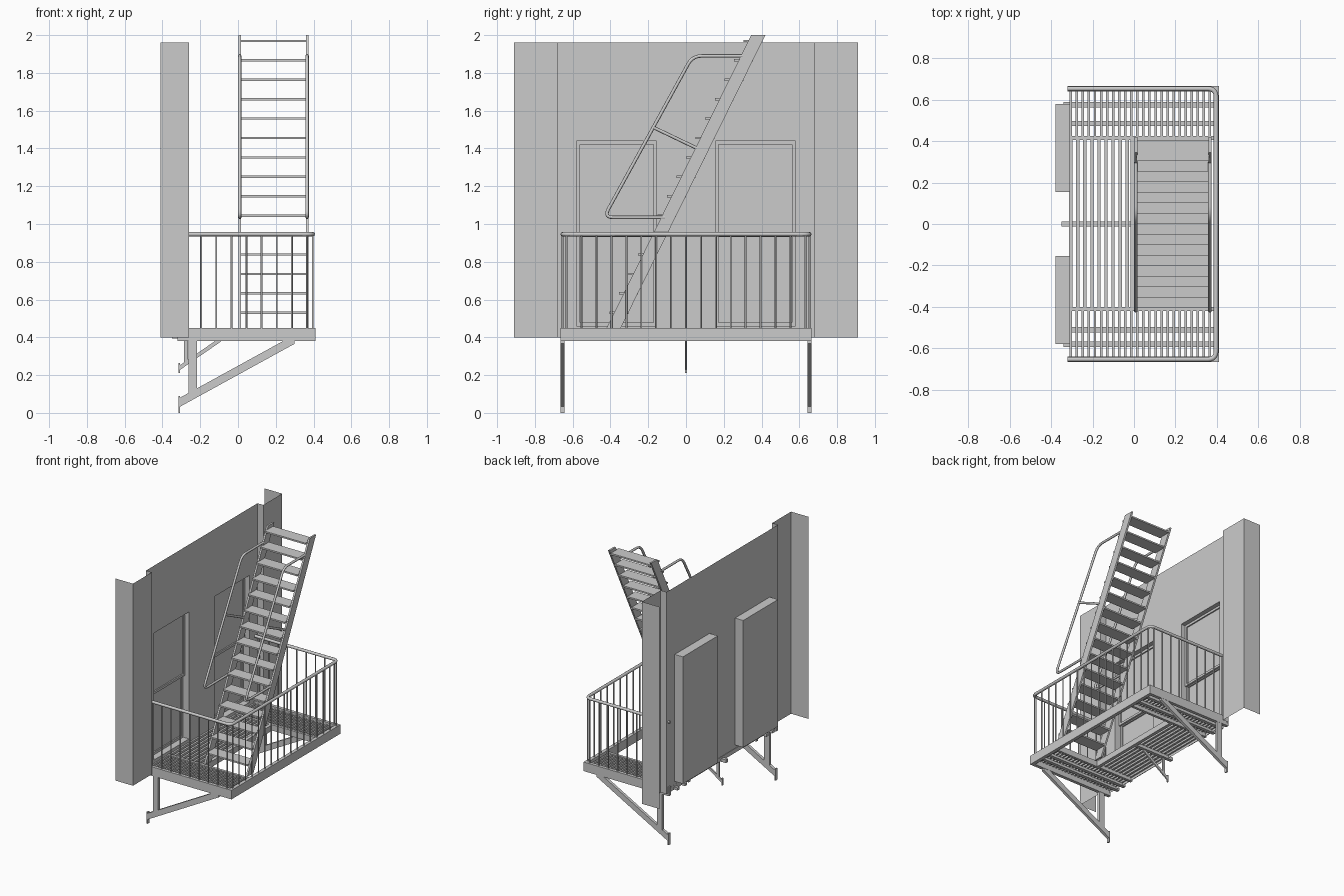
import bpy, bmesh, math
from mathutils import Vector

if "Cube" in bpy.data.objects:
    bpy.data.objects.remove(bpy.data.objects["Cube"])


def mesh_object(name, bm):
    me = bpy.data.meshes.new(name)
    bm.to_mesh(me)
    bm.free()
    ob = bpy.data.objects.new(name, me)
    bpy.context.collection.objects.link(ob)
    return ob


def add_box(bm, x0, x1, y0, y1, z0, z1):
    g = bmesh.ops.create_cube(bm, size=1)
    for v in g["verts"]:
        v.co = Vector(((x0 + x1) / 2 + v.co.x * (x1 - x0),
                       (y0 + y1) / 2 + v.co.y * (y1 - y0),
                       (z0 + z1) / 2 + v.co.z * (z1 - z0)))
    return g["verts"]


def boxes(name, items):
    bm = bmesh.new()
    for b in items:
        add_box(bm, *b)
    return mesh_object(name, bm)


def prism(bm, pts, offset):
    # extrude a planar outline along an offset vector
    f = bm.faces.new([bm.verts.new(p) for p in pts])
    g = bmesh.ops.extrude_face_region(bm, geom=[f], use_keep_orig=True)
    vs = [e for e in g["geom"] if isinstance(e, bmesh.types.BMVert)]
    bmesh.ops.translate(bm, verts=vs, vec=offset)
    bmesh.ops.recalc_face_normals(bm, faces=bm.faces[:])


def fillet(pts, r, n=5):
    # round the inner corners of a path
    pts = [Vector(p) for p in pts]
    out = [pts[0]]
    for a, b, c in zip(pts, pts[1:], pts[2:]):
        p, q = b + (a - b).normalized() * r, b + (c - b).normalized() * r
        for i in range(n + 1):
            t = i / n
            out.append(p * (1 - t) ** 2 + b * 2 * t * (1 - t) + q * t * t)
    return out + [pts[-1]]


def tube(name, paths, radius):
    cu = bpy.data.curves.new(name, "CURVE")
    cu.dimensions = "3D"
    cu.bevel_depth = radius
    cu.bevel_resolution = 2
    cu.use_fill_caps = True
    for path in paths:
        sp = cu.splines.new("POLY")
        sp.points.add(len(path) - 1)
        for pt, co in zip(sp.points, path):
            pt.co = (*co, 1)
    ob = bpy.data.objects.new(name, cu)
    bpy.context.collection.objects.link(ob)
    return ob


# wall sheet with pilasters and two window openings
profile = [(-.41, -.91), (-.26, -.91), (-.26, -.68), (-.31, -.68), (-.31, -.58), (-.31, -.155),
           (-.31, .155), (-.31, .58), (-.31, .68), (-.26, .68), (-.26, .91), (-.41, .91)]
rows = [.40, .46, 1.44, 1.96]
bm = bmesh.new()
grid = [[bm.verts.new((x, y, z)) for z in rows] for x, y in profile]
for i in range(len(profile) - 1):
    for j in range(3):
        if not (i in (4, 6) and j == 1):
            bm.faces.new((grid[i][j], grid[i + 1][j], grid[i + 1][j + 1], grid[i][j + 1]))
mesh_object("wall", bm)

# recessed windows with stepped sashes
for side, y0, y1 in (("front", -.58, -.155), ("back", .155, .58)):
    bm = bmesh.new()
    add_box(bm, -.38, -.31, y0, y1, .46, 1.44)
    bm.faces.ensure_lookup_table()
    opening = [f for f in bm.faces if f.calc_center_median().x > -.312]
    bmesh.ops.delete(bm, geom=opening, context="FACES")
    mesh_object(side + "_window_recess", bm)
    sash = []
    for x1, z0, z1 in ((-.345, .94, 1.44), (-.36, .46, .95)):
        w = .018
        sash += [(-.379, x1, y0, y0 + w, z0, z1), (-.379, x1, y1 - w, y1, z0, z1),
                 (-.379, x1, y0 + w, y1 - w, z0, z0 + w), (-.379, x1, y0 + w, y1 - w, z1 - w, z1),
                 (-.379, x1 - .01, y0 + w, y1 - w, z0 + w, z1 - w)]
    boxes(side + "_window_sashes", sash)

# platform rim and stairwell trim
boxes("platform_frame", [
    (-.32, .41, -.665, -.64, .38, .45), (-.32, .41, .64, .665, .38, .45),
    (.383, .41, -.64, .64, .38, .45)])
boxes("stairwell_trim", [
    (-.018, .008, -.41, .41, .395, .44),
    (-.32, .383, .405, .425, .395, .44), (-.32, .383, -.42, -.40, .395, .44)])

# floor grating
slats = []
for s in (-1, 1):
    for i in range(24):
        x = -.305 + i * .0292
        slats.append((x - .006, x + .006, min(s * .42, s * .64), max(s * .42, s * .64), .42, .435))
for i in range(9):
    x = -.305 + i * .034
    slats.append((x - .008, x + .008, -.40, .405, .42, .435))
boxes("floor_slats", slats)
boxes("floor_crossbars", [(-.34, .383, y - .013, y + .013, .40, .42) for y in (-.58, -.51, .485, .575)]
      + [(-.35, -.018, -.013, .013, .395, .42)])

# guard railing and balusters
tube("guard_rail", [fillet([(-.32, -.653, .946), (.396, -.653, .946),
                            (.396, .653, .946), (-.32, .653, .946)], .04)], .0115)
posts = [[(-.275 + .08 * k, y, .44), (-.275 + .08 * k, y, .946)] for k in range(9) for y in (-.653, .653)]
posts += [[(.396, -.632 + .079 * k, .44), (.396, -.632 + .079 * k, .946)] for k in range(17)]
tube("guard_balusters", posts, .005)

# stair stringers
bm = bmesh.new()
for x in (.002, .359):
    prism(bm, [(x, -.42, .45), (x, -.345, .45), (x, .42, 2), (x, .345, 2)], (.014, 0, 0))
mesh_object("stair_stringers", bm)

# stair treads
treads = []
for i in range(15):
    z = .53 + i * .1028
    y = -.42 + .4935 * (z - .45)
    treads.append((.012, .363, y - .025, y + .075, z - .006, z + .006))
boxes("stair_treads", treads)

# stair handrails on both stringers
rails = []
for x in (.009, .366):
    rails.append(fillet([(x, -.11, 1.035), (x, -.435, 1.035), (x, .035, 1.89), (x, .30, 1.89)], .05))
    rails.append([(x, -.17, 1.51), (x, .06, 1.40)])
tube("stair_handrails", rails, .009)

# support brackets: post, diagonal strut and wall plate
for name, y, t, px0, px1, pz, a, b, w, plate in (
        ("front_bracket", -.653, .022, -.262, -.218, .09, (-.31, .055), (.30, .39), .042, (0, .09)),
        ("back_bracket", .653, .022, -.262, -.218, .09, (-.31, .055), (.30, .39), .042, (0, .09)),
        ("middle_bracket", 0, .010, -.285, -.265, .255, (-.31, .238), (-.09, .39), .02, (.21, .265))):
    bm = bmesh.new()
    add_box(bm, px0, px1, y - t / 2, y + t / 2, pz, .39)
    k = w / 2 / math.cos(math.atan2(b[1] - a[1], b[0] - a[0]))
    prism(bm, [(a[0], y - t / 2, a[1] - k), (b[0], y - t / 2, b[1] - k),
               (b[0], y - t / 2, b[1] + k), (a[0], y - t / 2, a[1] + k)], (0, t, 0))
    add_box(bm, -.316, -.306, y - t / 2, y + t / 2, *plate)
    mesh_object(name, bm)
